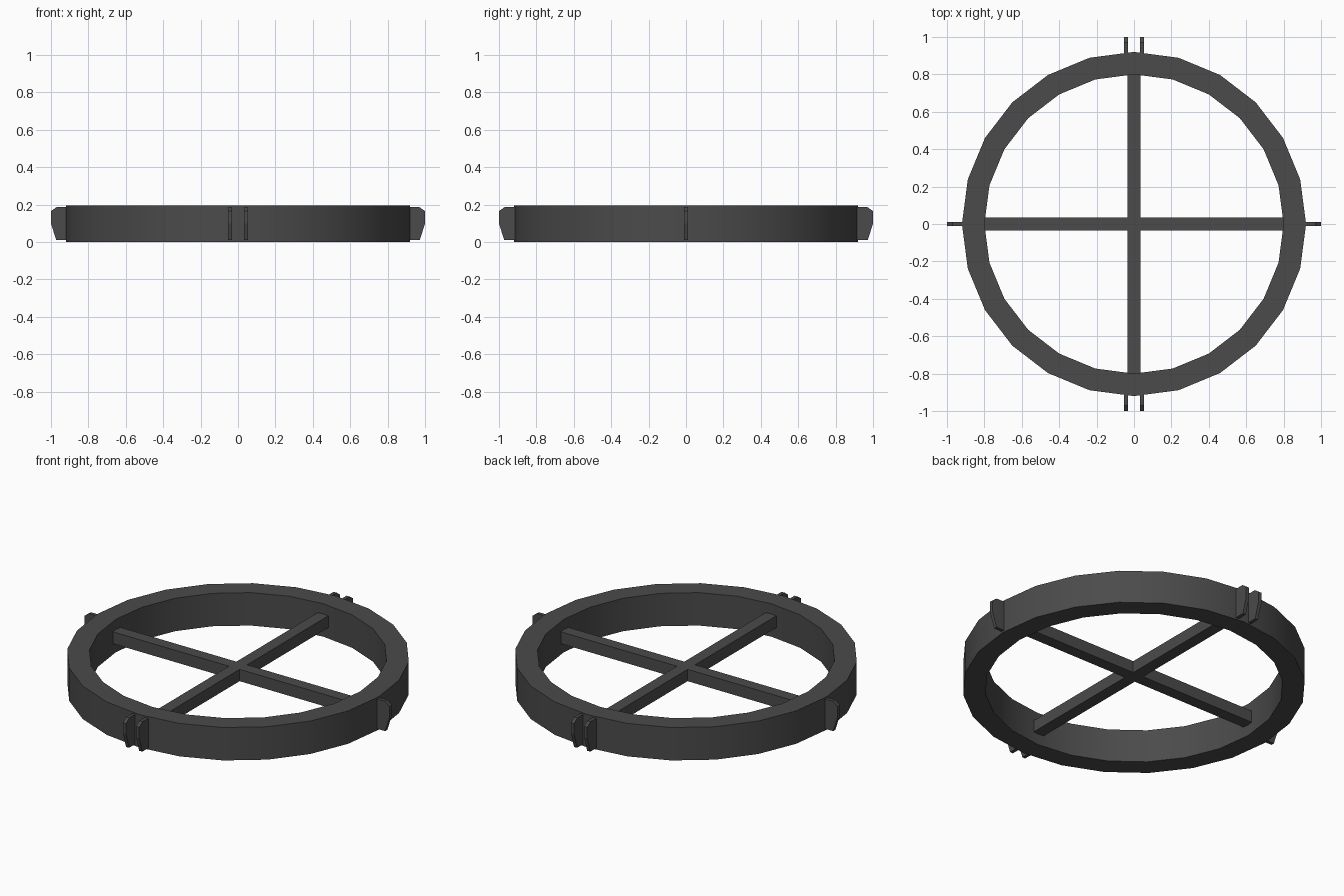
import bpy, bmesh, math
from mathutils import Matrix

if "Cube" in bpy.data.objects:
    bpy.data.objects.remove(bpy.data.objects["Cube"])

HEIGHT = 0.195
grey = bpy.data.materials.new("dark_grey")
grey.diffuse_color = (0.07, 0.07, 0.07, 1)
grey.use_nodes = True
grey.node_tree.nodes["Principled BSDF"].inputs["Base Color"].default_value = grey.diffuse_color


def add_object(name, bm):
    bmesh.ops.recalc_face_normals(bm, faces=bm.faces)
    mesh = bpy.data.meshes.new(name)
    bm.to_mesh(mesh)
    bm.free()
    mesh.materials.append(grey)
    obj = bpy.data.objects.new(name, mesh)
    bpy.context.collection.objects.link(obj)
    return obj


def box(name, x0, x1, y0, y1, z0, z1):
    bm = bmesh.new()
    bmesh.ops.create_cube(bm, size=1)
    bmesh.ops.scale(bm, vec=(x1 - x0, y1 - y0, z1 - z0), verts=bm.verts)
    bmesh.ops.translate(bm, vec=((x0 + x1) / 2, (y0 + y1) / 2, (z0 + z1) / 2), verts=bm.verts)
    return add_object(name, bm)


# Ring: rectangular section swept round 24 sides
bm = bmesh.new()
section = [(0.92, 0), (0.92, HEIGHT), (0.80, HEIGHT), (0.80, 0)]
loops = []
for i in range(24):
    a = math.tau * i / 24
    loops.append([bm.verts.new((r * math.cos(a), r * math.sin(a), z)) for r, z in section])
for i in range(24):
    a, b = loops[i], loops[(i + 1) % 24]
    for j in range(4):
        k = (j + 1) % 4
        bm.faces.new((a[j], b[j], b[k], a[k]))
ring = add_object("ring", bm)
bpy.context.view_layer.objects.active = ring
ring.select_set(True)
bpy.ops.object.shade_smooth_by_angle(angle=math.radians(30))

# Crossed bars inside the ring
box("long_bar", -0.035, 0.035, -0.8, 0.8, 0.065, 0.135)
for side, name in ((1, "right_bar"), (-1, "left_bar")):
    xs = sorted((side * 0.035, side * 0.8))
    box(name, xs[0], xs[1], -0.035, 0.035, 0.065, 0.135)

# Outer fins: thin plates with a tapered lower edge and clipped top corner
FIN = [(0.89, 0.01), (0.972, 0.01), (1.0, 0.1), (1.0, 0.165), (0.97, 0.187), (0.89, 0.187)]


def fin(name, angle, offset):
    bm = bmesh.new()
    face = bm.faces.new([bm.verts.new((r, offset - 0.01, z)) for r, z in FIN])
    ext = bmesh.ops.extrude_face_region(bm, geom=[face])
    moved = [v for v in ext["geom"] if isinstance(v, bmesh.types.BMVert)]
    bmesh.ops.translate(bm, vec=(0, 0.02, 0), verts=moved)
    bmesh.ops.rotate(bm, matrix=Matrix.Rotation(angle, 3, "Z"), verts=bm.verts)
    add_object(name, bm)


for name, turn, offsets in (("right_fin", 0, (0,)), ("back_fin", 1, (-0.043, 0.043)),
                            ("left_fin", 2, (0,)), ("front_fin", 3, (-0.043, 0.043))):
    for off in offsets:
        fin(name, turn * math.pi / 2, off)
